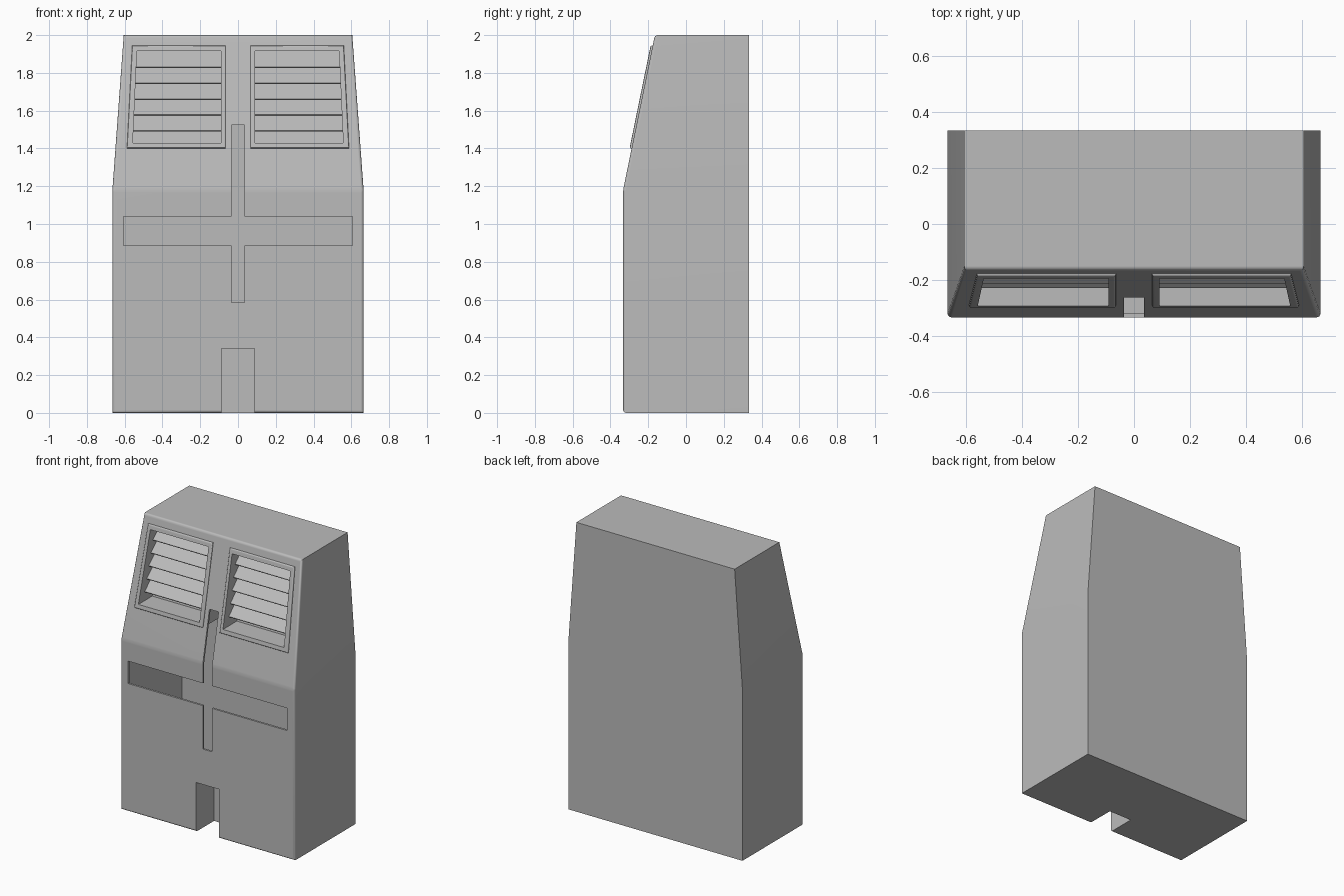
import bpy, bmesh, math

cube = bpy.data.objects.get("Cube")
if cube:
    bpy.data.objects.remove(cube, do_unlink=True)

# One grey paint for everything
grey = bpy.data.materials.new("grey_paint")
grey.use_nodes = True
GREY = (0.5, 0.5, 0.5, 1)
grey.diffuse_color = GREY
grey.node_tree.nodes["Principled BSDF"].inputs["Base Color"].default_value = GREY

WAIST, TOP = 1.18, 2.0


def front_y(z):
    """Depth of the front surface at a height: upright, then leaning back."""
    return -0.333 + 0.168 * max(0, z - WAIST) / (TOP - WAIST)


def make(name, bm):
    bmesh.ops.recalc_face_normals(bm, faces=bm.faces)
    mesh = bpy.data.meshes.new(name)
    bm.to_mesh(mesh)
    bm.free()
    mesh.materials.append(grey)
    obj = bpy.data.objects.new(name, mesh)
    bpy.context.collection.objects.link(obj)
    return obj


def loft(name, rings, soft=None, width=0.015):
    """Closed solid through a stack of matching rings; soft picks edges to round."""
    bm = bmesh.new()
    loops = [[bm.verts.new(p) for p in ring] for ring in rings]
    bm.faces.new(loops[0])
    bm.faces.new(loops[-1])
    for a, b in zip(loops, loops[1:]):
        for i in range(len(a)):
            j = (i + 1) % len(a)
            bm.faces.new((a[i], a[j], b[j], b[i]))
    if soft:
        edges = [e for e in bm.edges if all(soft(v.co) for v in e.verts)]
        bmesh.ops.bevel(bm, geom=edges, offset=width, segments=3,
                        profile=0.5, affect='EDGES')
    return make(name, bm)


def hull(name, inset, soft=None):
    """Cabinet shape, shrunk by inset on every side."""
    rings = []
    for z, half in ((inset, 0.665), (WAIST, 0.665), (TOP - inset, 0.605)):
        x, f, b = half - inset, front_y(z) + inset, 0.333 - inset
        rings.append([(-x, f, z), (x, f, z), (x, b, z), (-x, b, z)])
    return loft(name, rings, soft)


def box(name, x0, x1, y0, y1, z0, z1):
    return loft(name, [[(x0, y0, z), (x1, y0, z), (x1, y1, z), (x0, y1, z)]
                       for z in (z0, z1)])


def window(name, side, inner, low, high, z0, z1, near, far, soft=False):
    """Block following the leaning front; low and high are its outer half widths."""
    rings = []
    for d in (near, far):
        rings.append([(side * x, front_y(z) + d, z) for x, z in
                      ((inner, z0), (low, z0), (high, z1), (inner, z1))])
    pick = (lambda c: c.y < front_y(c.z) + 0.001) if soft else None
    return loft(name, rings, pick, 0.008)


def combine(target, tool, operation):
    mod = target.modifiers.new("combine", 'BOOLEAN')
    mod.operation, mod.object, mod.solver = operation, tool, 'EXACT'
    bpy.context.view_layer.objects.active = target
    bpy.ops.object.modifier_apply(modifier=mod.name)
    bpy.data.objects.remove(tool, do_unlink=True)


# Hollow cabinet with softened front edges
body = hull("cabinet_body", 0, lambda c: c.y < -0.1)
combine(body, hull("cavity", 0.014), 'DIFFERENCE')

# Cross-shaped opening in the front wall
cross = box("cross_bar", -0.607, 0.607, -0.5, 0.0, 0.885, 1.04)
combine(cross, box("cross_post", -0.035, 0.035, -0.5, 0.0, 0.585, 1.525), 'UNION')
combine(body, cross, 'DIFFERENCE')

# Pocket at the bottom of the front
combine(body, box("pocket_lining", -0.097, 0.097, -0.325, -0.125, 0.005, 0.352), 'UNION')
combine(body, box("pocket", -0.087, 0.087, -0.5, -0.137, -0.1, 0.34), 'DIFFERENCE')

# Vent windows with raised rims, and their louvres
for side, label in ((1, "left"), (-1, "right")):
    rim = window("vent_rim", side, 0.065, 0.588, 0.56, 1.4, 1.945, -0.011, 0.16, True)
    combine(body, rim, 'UNION')
    combine(body, window("vent_hole", side, 0.09, 0.557, 0.535, 1.43, 1.915, -0.1, 0.14),
            'DIFFERENCE')
    for i in range(5):
        z = 1.495 + 0.084 * i
        y = front_y(z) + 0.04
        outer = 0.557 - 0.045 * (z - 1.43)
        x0, x1 = sorted((side * 0.088, side * outer))
        # Slat rises towards the back
        section = ((y, z), (y + 0.085, z + 0.085), (y + 0.085, z + 0.077), (y + 0.004, z - 0.006))
        loft(f"{label}_louvre_{i + 1}", [[(x, a, b) for a, b in section] for x in (x0, x1)])

# Smooth the rounded edges while keeping flat panels flat
bpy.ops.object.select_all(action='DESELECT')
body.select_set(True)
bpy.context.view_layer.objects.active = body
bpy.ops.object.shade_smooth_by_angle(angle=math.radians(35))
flat = body.modifiers.new("flat_panels", 'WEIGHTED_NORMAL')
flat.keep_sharp = True
